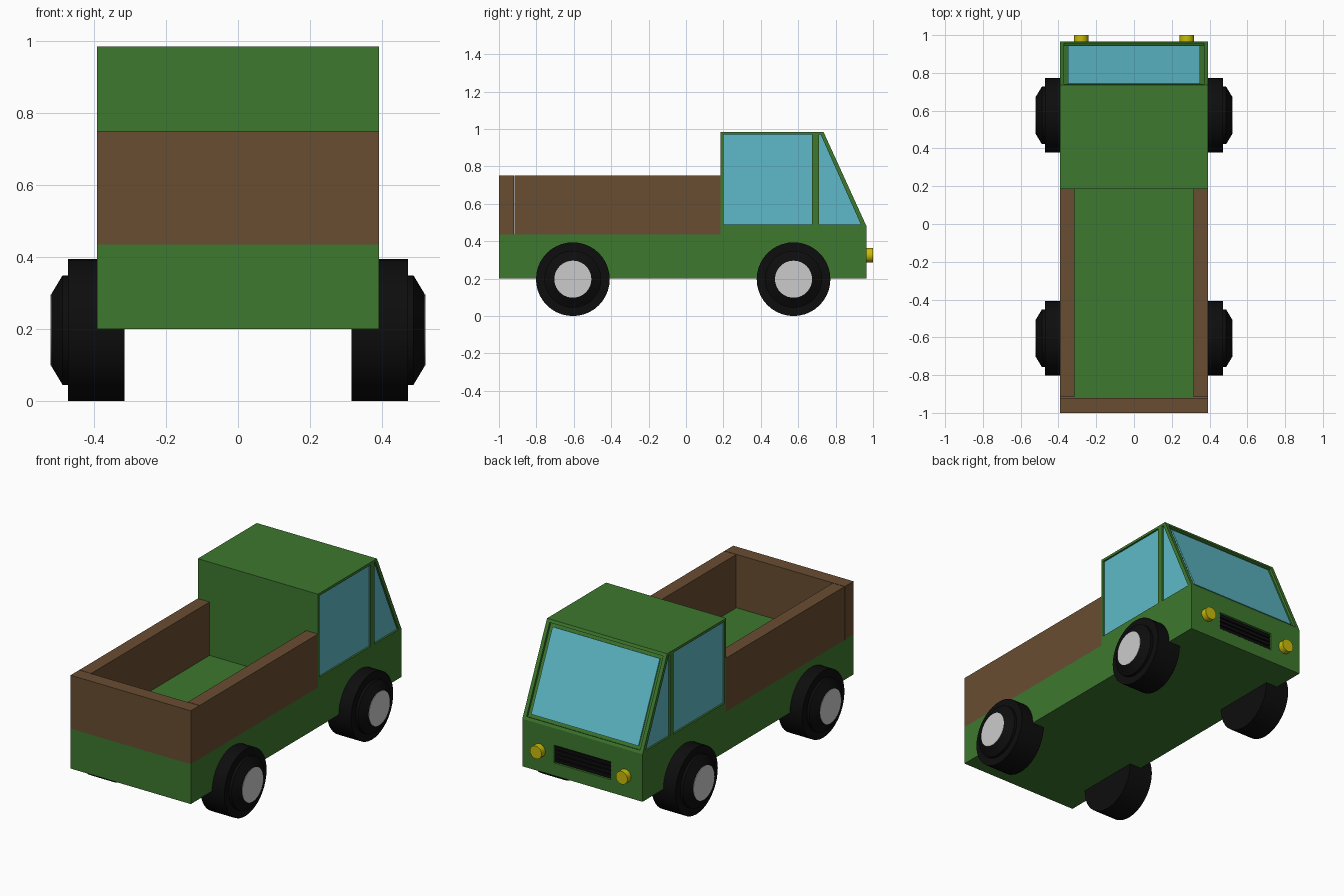
import bpy, bmesh, math
from mathutils import Matrix, Vector

if "Cube" in bpy.data.objects:
    bpy.data.objects.remove(bpy.data.objects["Cube"])


def material(name, rgb):
    m = bpy.data.materials.new(name)
    m.diffuse_color = (*rgb, 1)
    m.use_nodes = True
    m.node_tree.nodes["Principled BSDF"].inputs["Base Color"].default_value = m.diffuse_color
    return m


GREEN = material("green_paint", (0.048, 0.188, 0.027))
BROWN = material("brown_wood", (0.141, 0.074, 0.032))
GLASS = material("blue_glass", (0.109, 0.491, 0.578))
BLACK = material("black_rubber", (0.004, 0.004, 0.004))
YELLOW = material("yellow_lamp", (0.58, 0.50, 0.003))


def finish(name, bm, mat=None, mirror=False):
    bmesh.ops.recalc_face_normals(bm, faces=bm.faces)
    me = bpy.data.meshes.new(name)
    bm.to_mesh(me)
    bm.free()
    ob = bpy.data.objects.new(name, me)
    bpy.context.collection.objects.link(ob)
    if mat:
        me.materials.append(mat)
    if mirror:
        ob.modifiers.new("mirror", 'MIRROR')
    return ob


def prism(name, yz, x0, x1, mat=None, mirror=False):
    """Side-view profile extruded across the width."""
    bm = bmesh.new()
    face = bm.faces.new([bm.verts.new((x0, y, z)) for y, z in yz])
    ext = bmesh.ops.extrude_face_region(bm, geom=[face])
    verts = [v for v in ext["geom"] if isinstance(v, bmesh.types.BMVert)]
    bmesh.ops.translate(bm, verts=verts, vec=(x1 - x0, 0, 0))
    return finish(name, bm, mat, mirror)


def rect(y0, y1, z0, z1):
    return [(y0, z0), (y1, z0), (y1, z1), (y0, z1)]


def smooth(ob):
    bpy.ops.object.select_all(action='DESELECT')
    ob.select_set(True)
    bpy.context.view_layer.objects.active = ob
    bpy.ops.object.shade_smooth_by_angle(angle=math.radians(25))


def lathe(name, profile, y, z, mat=None):
    """Profile of (x, radius) turned about an axle, mirrored to the other side."""
    bm = bmesh.new()
    vs = [bm.verts.new((x, y, z + r)) for x, r in profile]
    es = [bm.edges.new(p) for p in zip(vs, vs[1:])]
    bmesh.ops.spin(bm, geom=vs + es, cent=(0, y, z), axis=(1, 0, 0),
                   angle=math.tau, steps=40)
    bmesh.ops.remove_doubles(bm, verts=bm.verts, dist=1e-5)
    smooth(finish(name, bm, mat, True))


def cut(target, cutter):
    mod = target.modifiers.new("cut", 'BOOLEAN')
    mod.operation, mod.object = 'DIFFERENCE', cutter
    bpy.context.view_layer.objects.active = target
    bpy.ops.object.modifier_apply(modifier=mod.name)
    bpy.data.objects.remove(cutter)


# Chassis and cab in one profile
body = prism("body", [(-1, .2), (.965, .2), (.965, .48), (.735, .985),
                      (.185, .985), (.185, .435), (-1, .435)], -.392, .392, GREEN)

# Side windows: recesses with glass panes
windows = {"door_window": rect(.2, .675, .49, .97),
           "quarter_window": [(.71, .49), (.935, .49), (.72, .97), (.71, .97)]}
for name, pts in windows.items():
    cut(body, prism("cutter", pts, .376, .45, mirror=True))
    prism(name, pts, .37, .382, GLASS, True)

# Windshield: panel laid along the slope
top, low = Vector((0, .735, .985)), Vector((0, .965, .48))
slope = (Matrix.Translation((top + low) / 2)
         @ Matrix.Rotation(math.atan2(.23, .505), 4, 'X'))
half = (top - low).length / 2


def slope_panel(name, hx, hz, y0, y1, mat=None):
    ob = prism(name, rect(y0, y1, -hz, hz), -hx, hx, mat)
    ob.data.transform(slope)
    return ob


cut(body, slope_panel("cutter", .37, half - .018, -.014, .05))
slope_panel("windshield", .35, half - .036, -.018, -.007, GLASS)

# Grille
cut(body, prism("cutter", rect(.945, 1.05, .275, .38), -.185, .185))
prism("grille_back", rect(.94, .948, .277, .378), -.183, .183, BLACK)
for i in range(4):
    z = .279 + i * .025
    prism(f"grille_slat_{i + 1}", rect(.946, .96, z, z + .019), -.183, .183, BLACK)

# Headlights
bm = bmesh.new()
bmesh.ops.create_cone(bm, cap_ends=True, segments=32, radius1=.038, radius2=.038, depth=.045,
                      matrix=Matrix.Translation((.28, .9775, .325))
                      @ Matrix.Rotation(math.pi / 2, 4, 'X'))
smooth(finish("headlights", bm, YELLOW, True))

# Cargo bed boards
prism("bed_sides", rect(-.917, .185, .435, .75), .315, .392, BROWN, True)
prism("tailgate", rect(-1, -.92, .435, .75), -.392, .392, BROWN)

# Wheels
for label, y in (("cab", .575), ("bed", -.605)):
    lathe(f"{label}_tyres", [(.315, 0), (.315, .197), (.472, .197), (.472, .152),
                             (.488, .152), (.519, .1), (.519, 0)], y, .197, BLACK)
    lathe(f"{label}_hubs", [(.5, 0), (.5, .099), (.521, .099), (.521, 0)], y, .197)
